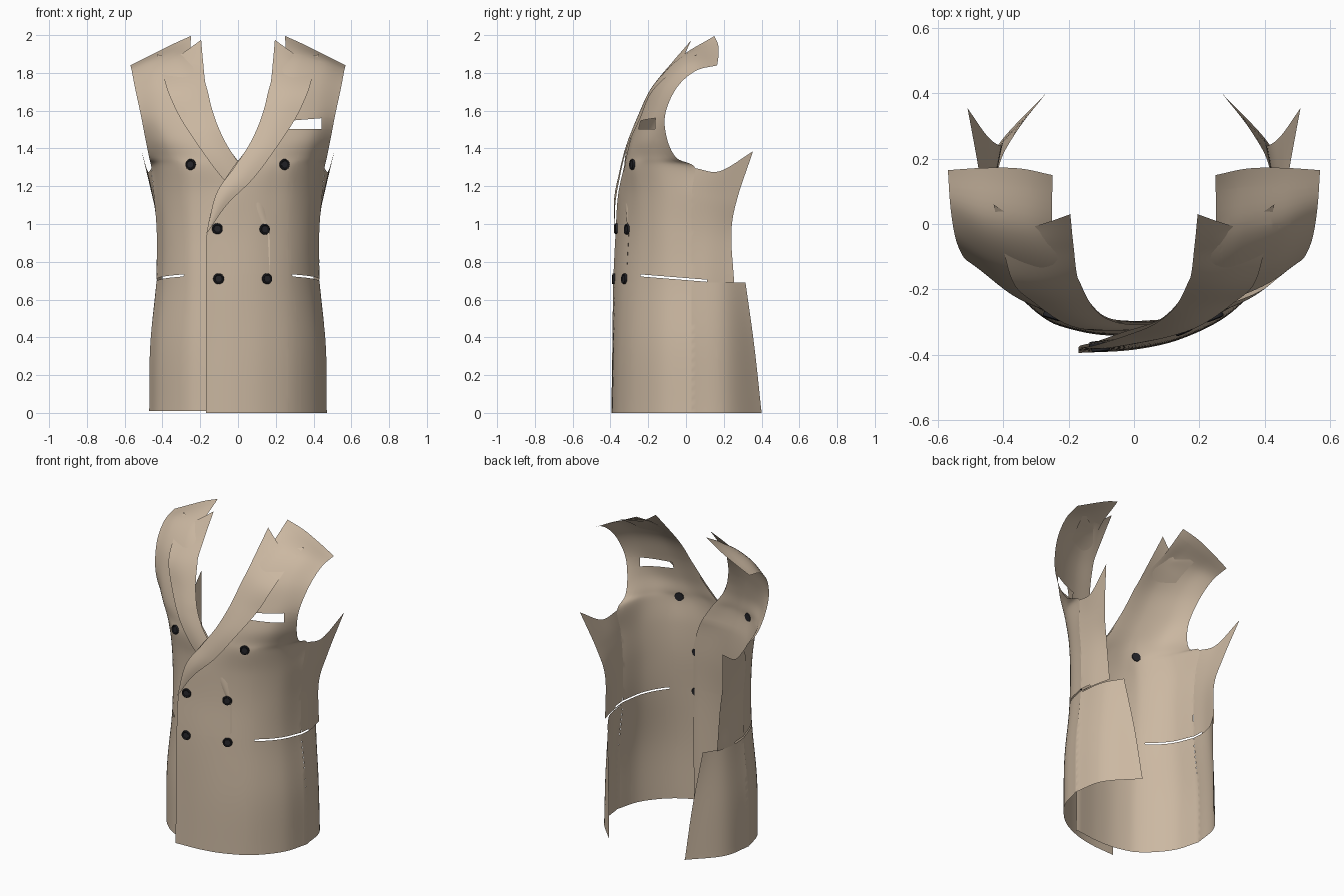
import bpy, bmesh, math
from mathutils import Vector
from mathutils.bvhtree import BVHTree

if "Cube" in bpy.data.objects:
    bpy.data.objects.remove(bpy.data.objects["Cube"])


def material(name, rgb):
    m = bpy.data.materials.new(name)
    m.diffuse_color = (*rgb, 1)
    m.use_nodes = True
    m.node_tree.nodes["Principled BSDF"].inputs["Base Color"].default_value = m.diffuse_color
    return m


CLOTH = material("tan cloth", (0.60, 0.48, 0.36))
DARK = material("dark button", (0.018, 0.018, 0.022))


def spline(pts, t):
    """Point at t (0..1) on a Catmull-Rom curve through pts."""
    n = len(pts) - 1
    i = min(int(t * n), n - 1)
    f = t * n - i
    b, c = pts[i], pts[i + 1]
    a = pts[i - 1] if i else 2 * b - c
    d = pts[i + 2] if i + 2 <= n else 2 * c - b
    return 0.5 * (2 * b + (c - a) * f + (2 * a - 5 * b + 4 * c - d) * f * f
                  + (3 * b - a - 3 * c + d) * f ** 3)


def polyline(pts, t):
    n = len(pts) - 1
    i = min(int(t * n), n - 1)
    return pts[i].lerp(pts[i + 1], t * n - i)


def loft(bm, rows, nu, nv, place, flip, across=spline, bulge=0.0):
    """Smooth sheet through the rows, which run bottom to top."""
    ctrl = []
    for k, row in enumerate(rows):
        pts = [Vector(p) for p in row]
        b = bulge if 0 < k < len(rows) - 1 else 0
        ctrl.append([across(pts, j / nu) + Vector((0, -b * math.sin(math.pi * j / nu), 0))
                     for j in range(nu + 1)])
    grid = [[bm.verts.new(place(spline([r[j] for r in ctrl], i / nv)))
             for j in range(nu + 1)] for i in range(nv + 1)]
    for i in range(nv):
        for j in range(nu):
            q = [grid[i][j], grid[i][j + 1], grid[i + 1][j + 1], grid[i + 1][j]]
            bm.faces.new(q[::-1] if flip else q)


def cut_slot(bm, planes):
    """Cut along the planes and drop the faces that lie behind all of them."""
    planes = [(Vector(c), Vector(n)) for c, n in planes]
    for co, no in planes:
        bmesh.ops.bisect_plane(bm, geom=bm.verts[:] + bm.edges[:] + bm.faces[:],
                               dist=1e-5, plane_co=co, plane_no=no)
    gone = [f for f in bm.faces
            if all((f.calc_center_median() - c).dot(n) < 0 for c, n in planes)]
    bmesh.ops.delete(bm, geom=gone, context='FACES')


def finish(bm, name, mat, angle=40):
    me = bpy.data.meshes.new(name)
    bm.to_mesh(me)
    bm.free()
    ob = bpy.data.objects.new(name, me)
    bpy.context.collection.objects.link(ob)
    me.materials.append(mat)
    bpy.ops.object.select_all(action='DESELECT')
    ob.select_set(True)
    bpy.context.view_layer.objects.active = ob
    bpy.ops.object.shade_smooth_by_angle(angle=math.radians(angle))
    return ob


def place_top(p):
    return p


def place_under(p):
    # mirrored side, tucked behind the overlapping front
    tuck = max(0, min(1, (0.25 - p.x) / 0.4))
    fade = max(0, min(1, (1.5 - p.z) / 0.3))
    return Vector((-p.x, p.y + 0.07 * tuck * fade, max(p.z, 0.01)))


# Front panel: horizontal sections from overlap edge to side
LOWER = [
    (0.00, [(-.17, -.395), (0, -.385), (.15, -.35), (.30, -.27), (.42, -.13), (.47, .03)]),
    (0.35, [(-.17, -.39), (0, -.38), (.15, -.345), (.30, -.265), (.415, -.13), (.465, .03)]),
    (0.69, [(-.17, -.385), (0, -.368), (.15, -.325), (.285, -.245), (.385, -.12), (.432, .03)]),
    (0.95, [(-.165, -.373), (0, -.35), (.14, -.31), (.28, -.235), (.38, -.12), (.43, .03)]),
    (1.15, [(-.115, -.36), (.02, -.34), (.16, -.30), (.29, -.235), (.39, -.12), (.445, .03)]),
    (1.295, [(-.03, -.33), (.08, -.322), (.19, -.30), (.30, -.25), (.40, -.135), (.458, .05)]),
]
# Chest and shoulder: rows from neckline to armhole
UPPER = [
    [(.02, -.315, 1.36), (.20, -.292, 1.36), (.36, -.21, 1.355), (.47, -.05, 1.35)],
    [(.08, -.292, 1.45), (.23, -.272, 1.45), (.38, -.213, 1.45), (.49, -.10, 1.45)],
    [(.135, -.24, 1.60), (.27, -.222, 1.60), (.41, -.175, 1.59), (.515, -.11, 1.58)],
    [(.175, -.16, 1.75), (.30, -.15, 1.75), (.43, -.11, 1.74), (.545, -.05, 1.72)],
    [(.245, -.03, 1.885), (.34, -.015, 1.885), (.46, .01, 1.855), (.562, .05, 1.81)],
    [(.25, .15, 1.995), (.35, .17, 1.95), (.46, .172, 1.895), (.57, .165, 1.84)],
]
# Side skirt below the waist and narrower side under the arm
SKIRT = [
    [(.47, .03, 0), (.43, .22, 0), (.27, .40, 0)],
    [(.465, .03, .35), (.425, .21, .35), (.30, .362, .35)],
    [(.432, .03, .69), (.41, .19, .69), (.34, .315, .69)],
]
SIDE = [
    [(.432, .03, .69), (.427, .13, .69), (.40, .255, .69)],
    [(.43, .03, .95), (.425, .135, .95), (.41, .24, .95)],
    [(.445, .03, 1.15), (.45, .15, 1.14), (.45, .27, 1.13)],
    [(.458, .05, 1.295), (.478, .18, 1.28), (.51, .355, 1.385)],
]
# Lapel: rows from roll line to outer edge, the top one carrying the notch
LAPEL = [
    [(-.167, -.38, .95), (-.164, -.38, .95)],
    [(-.115, -.37, 1.16), (-.06, -.375, 1.10)],
    [(-.02, -.34, 1.30), (.08, -.352, 1.24)],
    [(.065, -.305, 1.43), (.20, -.313, 1.40)],
    [(.13, -.25, 1.58), (.305, -.242, 1.56)],
    [(.17, -.175, 1.73), (.37, -.18, 1.70)],
    [(.185, -.07, 1.86), (.405, -.055, 1.82)],
    [(.195, .03, 1.975), (.25, .01, 1.935), (.32, -.012, 1.885),
     (.37, .02, 1.89), (.43, .06, 1.897)],
]

FRONT = [[(x, y, z) for x, y in row] for z, row in LOWER] + UPPER
trees = {}
for side, place, flip in (("left", place_top, False), ("right", place_under, True)):
    s = -1 if flip else 1
    bm = bmesh.new()
    loft(bm, FRONT, 40, 77, place, flip)
    loft(bm, SKIRT, 16, 28, place, flip)
    loft(bm, SIDE, 16, 30, place, flip)
    bmesh.ops.remove_doubles(bm, verts=bm.verts[:], dist=0.003)
    # curved waist pocket slit
    cut_slot(bm, [((0, 0, .714), (0, .08, 1)), ((0, 0, .703), (0, -.08, -1)),
                  ((0, -.24, 0), (0, -1, 0)), ((0, .11, 0), (0, 1, 0)),
                  ((s * .2, 0, 0), (-s, 0, 0))])
    # open breast pocket on one side only
    if side == "left":
        cut_slot(bm, [((.35, 0, 1.553), (-.08, 0, 1)), ((.35, 0, 1.503), (-.01, 0, -1)),
                      ((.265, 0, 0), (-1, 0, 0)), ((.443, 0, 0), (1, 0, 0)),
                      ((0, 0, 0), (0, 1, 0))])
    trees[side] = BVHTree.FromBMesh(bm)
    finish(bm, side + "_front_panel", CLOTH)

    bm = bmesh.new()
    loft(bm, LAPEL, 16, 56, place, flip, across=polyline, bulge=0.008)
    finish(bm, side + "_lapel", CLOTH)


# Buttons: turned discs with raised rim, set on the cloth
def button(name, x, z, tree):
    hit, normal, _, _ = tree.ray_cast(Vector((x, -2, z)), Vector((0, 1, 0)))
    if normal.y > 0:
        normal = -normal
    rot = normal.to_track_quat('Z', 'Y')
    profile = [(.026, -.006), (.029, .004), (.027, .011), (.022, .012), (.018, .008)]
    bm = bmesh.new()
    n = 24
    rings = [[bm.verts.new(hit + rot @ Vector((r * math.cos(a), r * math.sin(a), h)))
              for a in (2 * math.pi * k / n for k in range(n))] for r, h in profile]
    for lo, hi in zip(rings, rings[1:]):
        for k in range(n):
            bm.faces.new((lo[k], lo[(k + 1) % n], hi[(k + 1) % n], hi[k]))
    bm.faces.new(rings[-1])
    bm.faces.new(rings[0][::-1])
    finish(bm, name, DARK)


for i, (x, z, side) in enumerate([(-.25, 1.315, "right"), (.245, 1.315, "left"),
                                  (-.11, .975, "left"), (.14, .972, "left"),
                                  (-.103, .71, "left"), (.152, .71, "left")]):
    button("button_%d" % (i + 1), x, z, trees[side])
